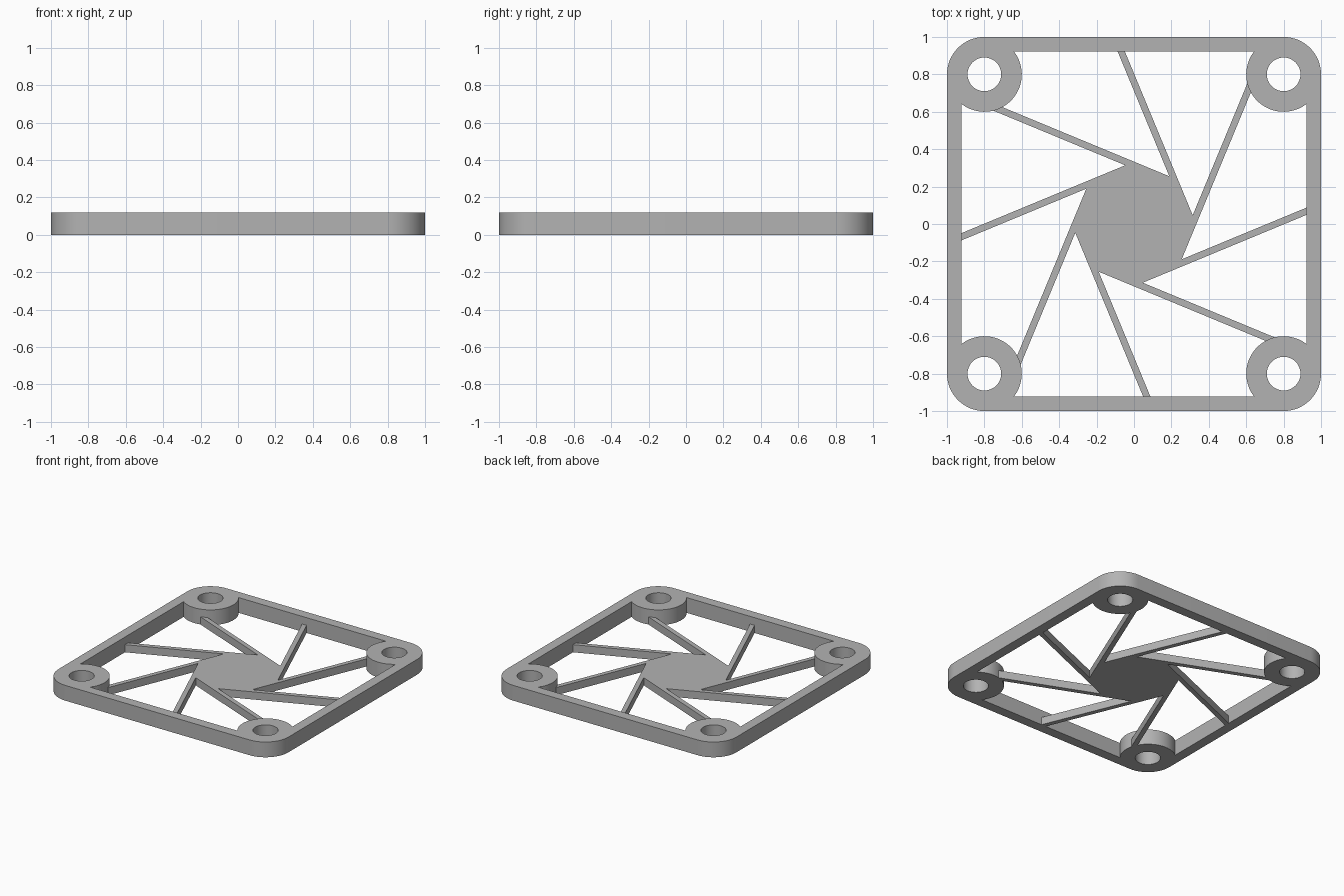
import bpy, bmesh, math

cube = bpy.data.objects.get("Cube")
if cube:
    bpy.data.objects.remove(cube, do_unlink=True)

FRAME_H, SPOKE_H = 0.12, 0.06
BOSS_POS, BOSS_R, HOLE_R = 0.8, 0.2, 0.09
INNER = 0.922                       # half width of the frame opening
HUB_A, SPOKE_B = 0.308, 0.272       # outer and inner edge distance of a spoke from the centre
SPOKE_END = 0.93

gray = bpy.data.materials.new("plain_gray")
gray.use_nodes = True
COLOR = (0.45, 0.45, 0.45, 1)
gray.diffuse_color = COLOR
gray.node_tree.nodes["Principled BSDF"].inputs["Base Color"].default_value = COLOR


def arc(cx, cy, r, a0, a1, n):
    """Points on an arc, angles in degrees."""
    angles = [math.radians(a0 + (a1 - a0) * i / n) for i in range(n + 1)]
    return [(cx + r * math.cos(a), cy + r * math.sin(a)) for a in angles]


def four_times(points):
    """Repeat a corner outline around the four corners."""
    result = []
    for k in range(4):
        c, s = round(math.cos(k * math.pi / 2)), round(math.sin(k * math.pi / 2))
        result += [(x * c - y * s, x * s + y * c) for x, y in points]
    return result


def plate(name, outlines, height):
    """Extruded flat plate; outlines inside the first one become openings."""
    curve = bpy.data.curves.new(name, "CURVE")
    curve.dimensions = "2D"
    curve.fill_mode = "BOTH"
    curve.extrude = height / 2
    for pts in outlines:
        spline = curve.splines.new("POLY")
        spline.points.add(len(pts) - 1)
        for point, (x, y) in zip(spline.points, pts):
            point.co = (x, y, 0, 1)
        spline.use_cyclic_u = True
    source = bpy.data.objects.new(name + "_outline", curve)
    bpy.context.collection.objects.link(source)
    bpy.context.view_layer.update()
    evaluated = source.evaluated_get(bpy.context.evaluated_depsgraph_get())
    mesh = bpy.data.meshes.new_from_object(evaluated)
    bpy.data.objects.remove(source, do_unlink=True)
    bpy.data.curves.remove(curve)

    bm = bmesh.new()
    bm.from_mesh(mesh)
    bmesh.ops.remove_doubles(bm, verts=bm.verts, dist=0.0001)
    bmesh.ops.recalc_face_normals(bm, faces=bm.faces)
    bmesh.ops.translate(bm, verts=bm.verts, vec=(0, 0, height / 2))
    bm.to_mesh(mesh)
    bm.free()
    mesh.name = name
    mesh.materials.clear()
    mesh.materials.append(gray)
    obj = bpy.data.objects.new(name, mesh)
    bpy.context.collection.objects.link(obj)
    bpy.ops.object.select_all(action="DESELECT")
    obj.select_set(True)
    bpy.context.view_layer.objects.active = obj
    bpy.ops.object.shade_smooth_by_angle(angle=math.radians(30))
    return obj


# Square frame with rounded corners, corner bosses and screw holes
cut = math.degrees(math.asin((INNER - BOSS_POS) / BOSS_R))
outer = four_times(arc(BOSS_POS, BOSS_POS, BOSS_R, 0, 90, 16))
opening = four_times(arc(BOSS_POS, BOSS_POS, BOSS_R, 270 + cut, 180 - cut, 32))
holes = [arc(x, y, HOLE_R, 0, 360, 40)[:-1]
         for x in (-BOSS_POS, BOSS_POS) for y in (-BOSS_POS, BOSS_POS)]
plate("frame", [outer, opening] + holes, FRAME_H)

# Eight-sided hub whose edges run on into tangential spokes
wheel = []
notch = HUB_A * math.sqrt(2) - SPOKE_B
for k in range(8):
    a = math.radians(22.5 + 45 * k)
    for d, t in ((HUB_A, SPOKE_END), (SPOKE_B, SPOKE_END), (SPOKE_B, notch)):
        wheel.append((d * math.cos(a) - t * math.sin(a),
                      d * math.sin(a) + t * math.cos(a)))
plate("hub_and_spokes", [wheel], SPOKE_H)
